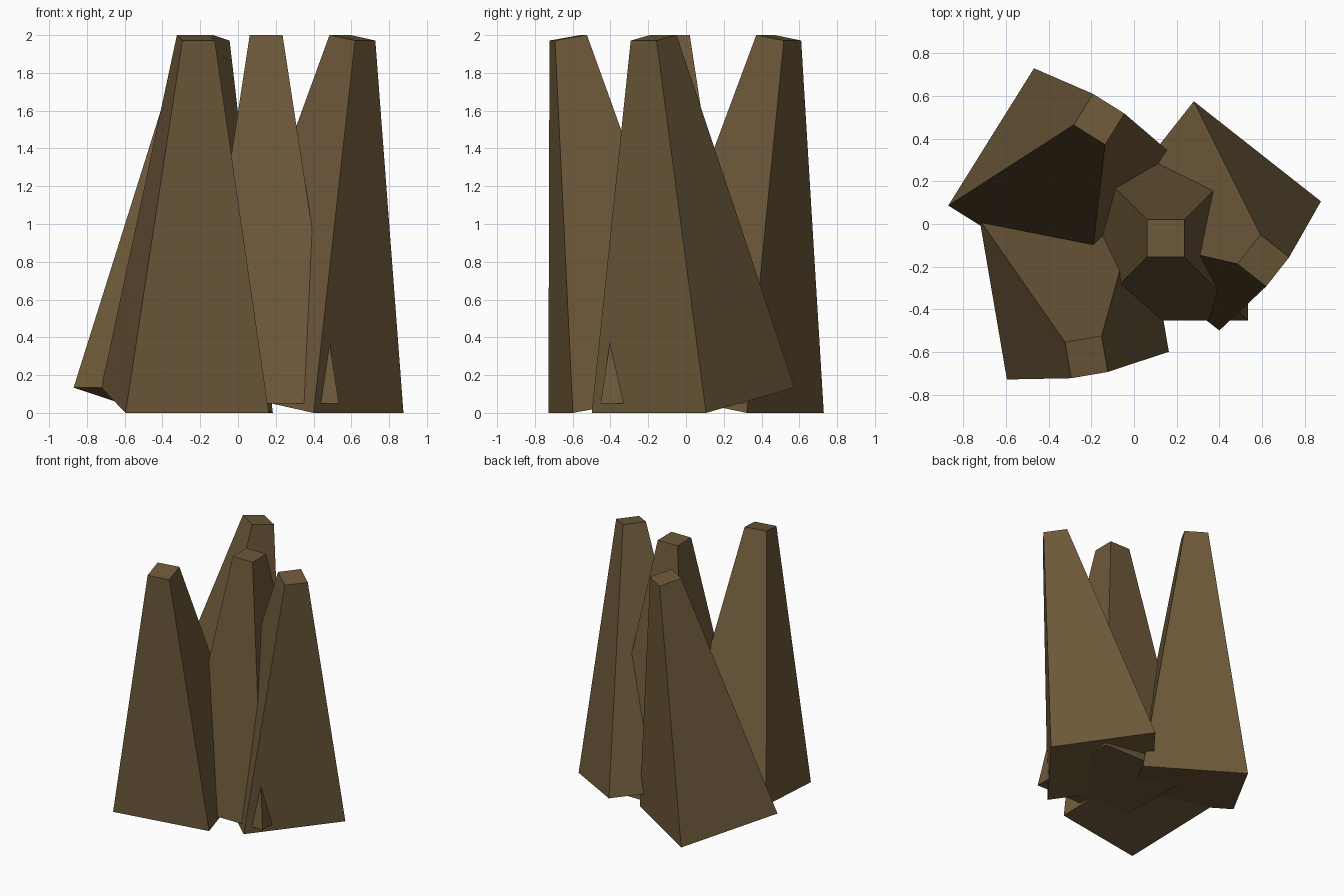
import bpy
import math
from mathutils import Matrix

if "Cube" in bpy.data.objects:
    bpy.data.objects.remove(bpy.data.objects["Cube"])

BASE, TOP, HEIGHT = 0.77, 0.174, 1.949   # square spike dimensions
TILT = math.radians(10)

wood = bpy.data.materials.new("dark_brown")
wood.diffuse_color = (0.155, 0.10, 0.042, 1.0)
wood.use_nodes = True
wood.node_tree.nodes["Principled BSDF"].inputs["Base Color"].default_value = wood.diffuse_color


def spike(name, x, y, z, heading, tilt):
    """Tapered square spike, leaning by tilt toward a compass heading."""
    bpy.ops.mesh.primitive_cone_add(
        vertices=4, radius1=BASE / math.sqrt(2), radius2=TOP / math.sqrt(2),
        depth=HEIGHT)
    ob = bpy.context.object
    ob.name = name
    # square the sides to the axes, rest the base on the origin, lean and turn
    ob.data.transform(
        Matrix.Translation((x, y, z))
        @ Matrix.Rotation(math.radians(heading), 4, 'Z')
        @ Matrix.Rotation(tilt, 4, 'Y')
        @ Matrix.Translation((0, 0, HEIGHT / 2))
        @ Matrix.Rotation(math.radians(45), 4, 'Z'))
    ob.data.materials.append(wood)


# Upright spike in the middle
spike("center_spike", 0.149, -0.067, 0.051, 0, 0)

# Three spikes leaning outward, each standing on its outer base edge
lift = BASE / 2 * math.sin(TILT)
for name, x, y, heading in (
        ("front_left_spike", -0.28, -0.29, -80.3),
        ("back_left_spike", -0.343, 0.204, 58),
        ("right_spike", 0.34, 0.038, -38.2)):
    spike(name, x, y, lift, heading, TILT)
